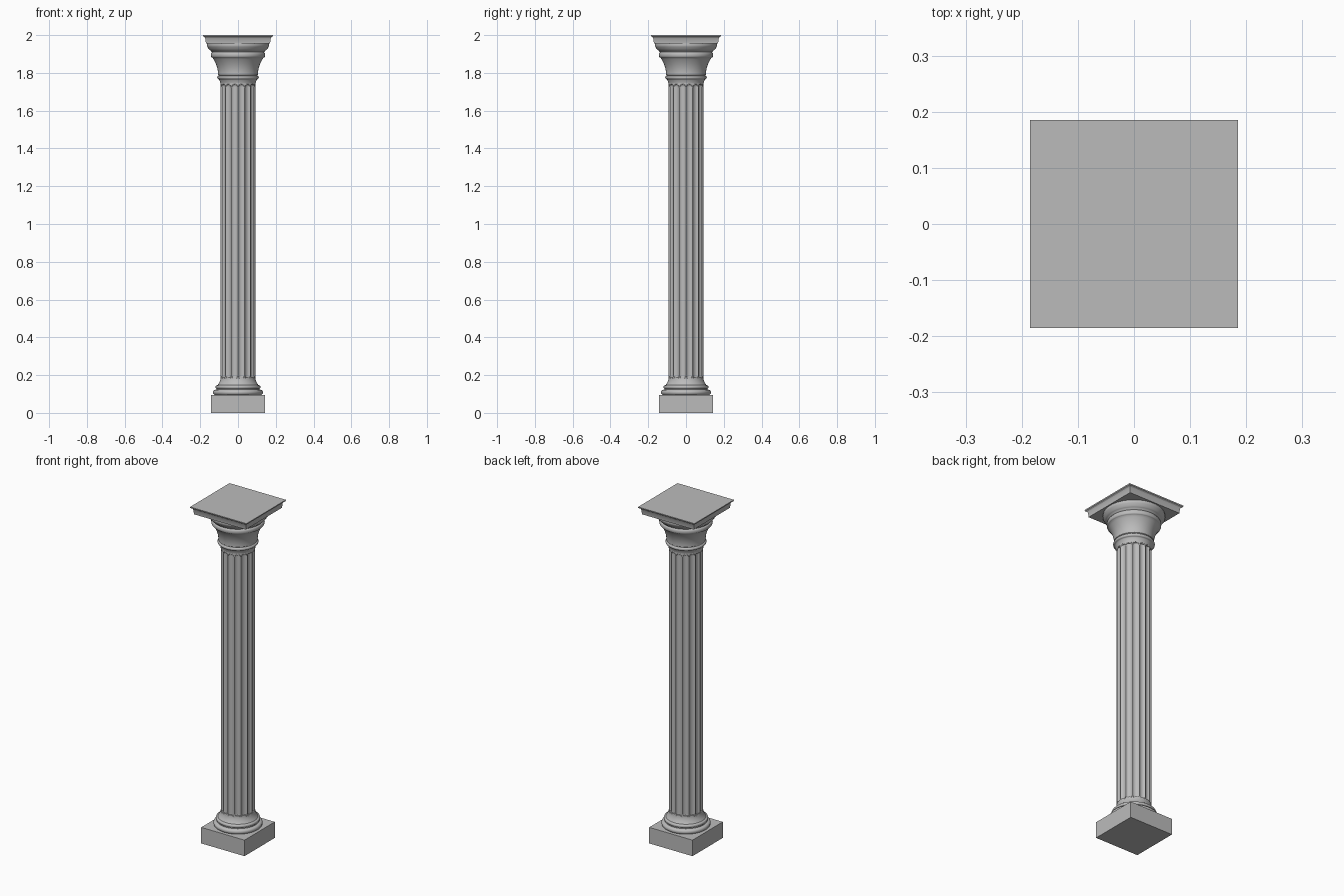
import bpy, bmesh, math

cube = bpy.data.objects.get("Cube")
if cube:
    bpy.data.objects.remove(cube, do_unlink=True)

stone = bpy.data.materials.new("grey_stone")
stone.use_nodes = True
GREY = (0.5, 0.5, 0.5, 1)
stone.diffuse_color = GREY
stone.node_tree.nodes["Principled BSDF"].inputs["Base Color"].default_value = GREY

FLUTES = 16
STEPS = 12
SHAFT_R = 0.093
FLUTE_DEPTH = 0.009
FLUTE_BOTTOM, FLUTE_TOP = 0.18, 1.74


def loft(name, rings, angle):
    """Skin a stack of closed rings of points and cap both ends."""
    bm = bmesh.new()
    loops = [[bm.verts.new(p) for p in ring] for ring in rings]
    for low, high in zip(loops, loops[1:]):
        for i in range(len(low)):
            j = (i + 1) % len(low)
            bm.faces.new((low[i], low[j], high[j], high[i]))
    bm.faces.new(loops[0][::-1])
    bm.faces.new(loops[-1])
    mesh = bpy.data.meshes.new(name)
    bm.to_mesh(mesh)
    bm.free()
    mesh.materials.append(stone)
    obj = bpy.data.objects.new(name, mesh)
    bpy.context.collection.objects.link(obj)
    bpy.ops.object.select_all(action="DESELECT")
    obj.select_set(True)
    bpy.context.view_layer.objects.active = obj
    bpy.ops.object.shade_smooth_by_angle(angle=math.radians(angle))
    return obj


def square(half, z):
    return [(-half, -half, z), (half, -half, z), (half, half, z), (-half, half, z)]


def circle(radius, z, count=64):
    turn = math.tau / count
    return [(radius * math.cos(i * turn), radius * math.sin(i * turn), z)
            for i in range(count)]


def bead(r, z0, z1, bulge, steps=8):
    """Half-round moulding profile between two heights."""
    return [(r + bulge * math.sin(math.pi * i / steps),
             (z0 + z1) / 2 - (z1 - z0) / 2 * math.cos(math.pi * i / steps))
            for i in range(steps + 1)]


def sweep(r0, z0, r1, z1, power, steps=10):
    """Curved flare from one radius to another."""
    return [(r0 + (r1 - r0) * (i / steps) ** power, z0 + (z1 - z0) * i / steps)
            for i in range(steps + 1)]


def fluted_ring(z):
    """Shaft section with scooped flutes that round off at both ends."""
    pitch = math.tau / FLUTES
    half_width = 0.42
    end = min(z - FLUTE_BOTTOM, FLUTE_TOP - z) / (SHAFT_R * pitch * half_width)
    gap = max(0, 1 - end)
    ring = []
    for i in range(FLUTES * STEPS):
        u = ((i / STEPS) % 1 - 0.5) / half_width
        cut = FLUTE_DEPTH * math.sqrt(max(0, 1 - u * u - gap * gap))
        a = (i / STEPS) * pitch
        ring.append(((SHAFT_R - cut) * math.cos(a), (SHAFT_R - cut) * math.sin(a), z))
    return ring


# Square plinth
loft("plinth", [square(0.142, 0), square(0.142, 0.095)], 30)

# Round base mouldings
base = (bead(0.12, 0.095, 0.122, 0.012) + [(0.115, 0.124), (0.115, 0.128)]
        + bead(0.112, 0.128, 0.146, 0.007)
        + sweep(0.092, 0.19, 0.108, 0.147, 2)[::-1])
loft("base_mouldings", [circle(r, z) for r, z in base], 40)

# Fluted shaft, with extra rings near the flute ends
end_steps = [i * 0.002 for i in range(10)]
levels = ([0.14] + [FLUTE_BOTTOM + s for s in end_steps]
          + [FLUTE_TOP - s for s in reversed(end_steps)] + [1.77])
loft("fluted_shaft", [fluted_ring(z) for z in levels], 40)

# Capital: necking ring, flared bell and echinus
capital = (sweep(0.092, 1.735, 0.1, 1.765, 2)
           + bead(0.103, 1.767, 1.785, 0.007) + [(0.102, 1.787), (0.106, 1.79)]
           + sweep(0.106, 1.795, 0.135, 1.88, 2)
           + bead(0.138, 1.882, 1.908, 0.006)
           + [(0.137, 1.91), (0.142, 1.914)]
           + sweep(0.144, 1.918, 0.162, 1.938, 0.6)
           + [(0.165, 1.944), (0.163, 1.955)])
loft("capital", [circle(r, z) for r, z in capital], 40)

# Square abacus with a flared upper edge
abacus = [(0.17, 1.955), (0.172, 1.98), (0.176, 1.988), (0.184, 1.993), (0.185, 2.0)]
loft("abacus", [square(r, z) for r, z in abacus], 30)
